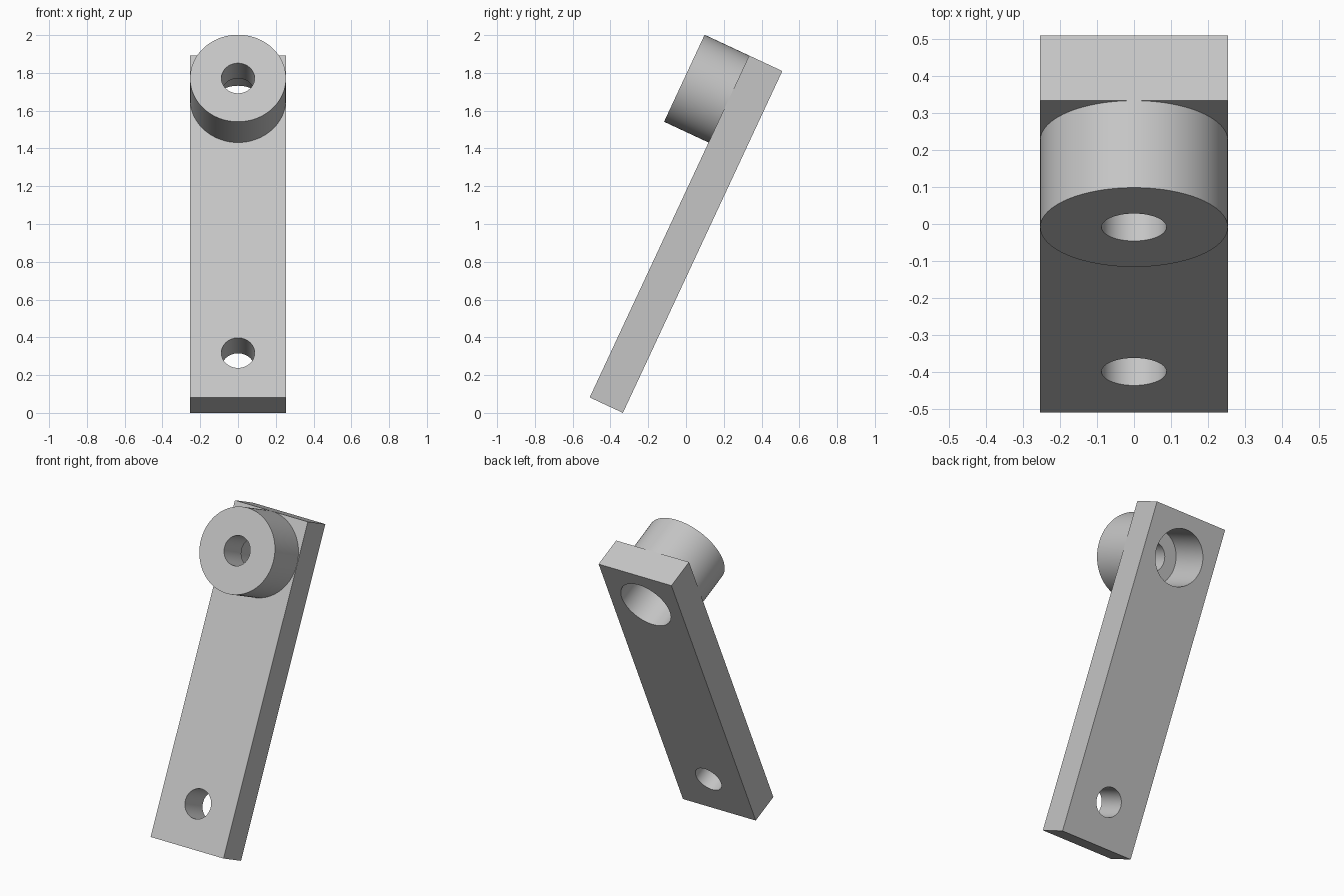
import bpy, bmesh, math
from mathutils import Matrix, Vector

if "Cube" in bpy.data.objects:
    bpy.data.objects.remove(bpy.data.objects["Cube"])

TILT = math.radians(25)
W, T, L = 0.51, 0.194, 1.997          # arm width, thickness, length
BOSS_R, BOSS_LEN = 0.254, 0.26
HOLE_R, BORE_R = 0.088, 0.168
BORE_IN = 0.07                         # counterbore depth inside the boss
LOW_Z, TOP_Z = 0.26, L - BOSS_R        # hole heights along the arm
SEG = 96

# Tilted frame: origin at the lower back edge, front faces local -y
FRAME = Matrix.Translation((0, -0.334, 0)) @ Matrix.Rotation(-TILT, 4, 'X')

grey = bpy.data.materials.new("light_grey")
grey.diffuse_color = (0.56, 0.56, 0.56, 1)
grey.use_nodes = True
grey.node_tree.nodes["Principled BSDF"].inputs["Base Color"].default_value = grey.diffuse_color


def make(name, bm):
    bmesh.ops.recalc_face_normals(bm, faces=bm.faces)
    me = bpy.data.meshes.new(name)
    bm.to_mesh(me)
    bm.free()
    ob = bpy.data.objects.new(name, me)
    me.materials.append(grey)
    bpy.context.collection.objects.link(ob)
    ob.matrix_world = FRAME
    return ob


def smooth(ob):
    bpy.ops.object.select_all(action='DESELECT')
    ob.select_set(True)
    bpy.context.view_layer.objects.active = ob
    bpy.ops.object.shade_smooth_by_angle(angle=math.radians(30))


def lathe(name, profile, z):
    """Turn (radius, y) points around the local y axis at height z."""
    bm = bmesh.new()
    rings = []
    for r, y in profile:
        rings.append([bm.verts.new((r * math.cos(a), y, z + r * math.sin(a)))
                      for a in (2 * math.pi * i / SEG for i in range(SEG))])
    for a, b in zip(rings, rings[1:]):
        for i in range(SEG):
            j = (i + 1) % SEG
            bm.faces.new((a[i], a[j], b[j], b[i]))
    return make(name, bm)


def cutter(name, r, z):
    bm = bmesh.new()
    mat = Matrix.Translation((0, -T / 2, z)) @ Matrix.Rotation(math.pi / 2, 4, 'X')
    bmesh.ops.create_cone(bm, cap_ends=True, segments=SEG, radius1=r, radius2=r,
                          depth=T * 2, matrix=mat)
    ob = make(name, bm)
    ob.hide_render = True
    return ob


# Flat arm
bm = bmesh.new()
bmesh.ops.create_cube(bm, size=1)
for v in bm.verts:
    v.co = Vector((v.co.x * W, (v.co.y - 0.5) * T, (v.co.z + 0.5) * L))
arm = make("arm", bm)

# Lower pin hole and upper counterbore through the arm
for name, r, z in (("pin_hole_cutter", HOLE_R, LOW_Z),
                   ("counterbore_cutter", BORE_R, TOP_Z)):
    cut = cutter(name, r, z)
    mod = arm.modifiers.new(name, 'BOOLEAN')
    mod.operation = 'DIFFERENCE'
    mod.solver = 'EXACT'
    mod.object = cut
    bpy.context.view_layer.objects.active = arm
    bpy.ops.object.modifier_apply(modifier=mod.name)
    bpy.data.objects.remove(cut)
smooth(arm)

# Round boss with a stepped bore, standing on the front of the arm
front, step = -T - BOSS_LEN, -T - BORE_IN
boss = lathe("boss", [(BOSS_R, -T), (BOSS_R, front), (HOLE_R, front),
                      (HOLE_R, step), (BORE_R, step), (BORE_R, -T),
                      ], TOP_Z)
smooth(boss)
